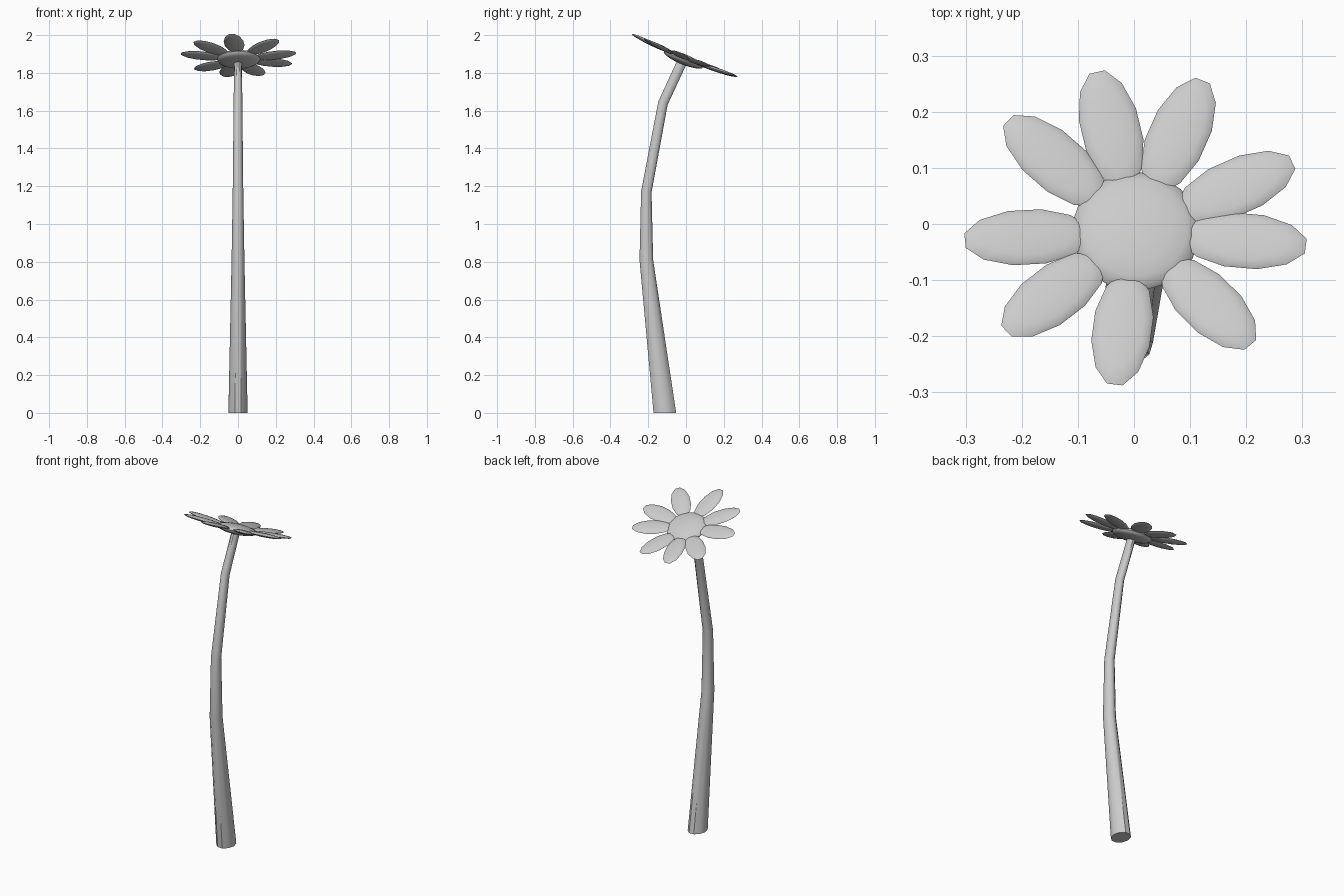
import bpy, bmesh
from math import radians, pi, cos, sin
from mathutils import Matrix, Vector

if "Cube" in bpy.data.objects:
    bpy.data.objects.remove(bpy.data.objects["Cube"])


def add_object(name, bm):
    bmesh.ops.recalc_face_normals(bm, faces=bm.faces)
    mesh = bpy.data.meshes.new(name)
    bm.to_mesh(mesh)
    bm.free()
    ob = bpy.data.objects.new(name, mesh)
    bpy.context.collection.objects.link(ob)
    bpy.ops.object.select_all(action='DESELECT')
    bpy.context.view_layer.objects.active = ob
    ob.select_set(True)
    bpy.ops.object.shade_smooth_by_angle(angle=radians(40))
    return ob


def ellipsoid(name, size, segments, rings, matrix):
    bm = bmesh.new()
    bmesh.ops.create_uvsphere(bm, u_segments=segments, v_segments=rings, radius=1)
    # half-step turn so that a flat side faces the tip
    turn = Matrix.Rotation(pi / segments, 4, 'Z')
    bm.transform(matrix @ Matrix.Diagonal((*size, 1)) @ turn)
    return add_object(name, bm)


# Flower head frame: tilted towards +y
head = Matrix.Translation((0.003, -0.013, 1.872)) @ Matrix.Rotation(radians(-22), 4, 'X')

# Domed centre
ellipsoid("flower_centre", (0.114, 0.114, 0.028), 20, 10, head)

# Unevenly spaced, slightly cupped petals
for i, angle in enumerate([103, 67, 24, -7, -48, -97, -139, -175, 138]):
    place = (head @ Matrix.Rotation(radians(angle), 4, 'Z')
             @ Matrix.Rotation(radians(-4), 4, 'Y')
             @ Matrix.Translation((0.195, 0, 0)))
    ellipsoid(f"petal_{i + 1}", (0.115, 0.054, 0.011), 12, 8, place)

# Bent, tapering stem: (y, z, half width x, half depth y)
stations = [(-0.112, 0.0, 0.051, 0.063), (-0.21, 0.81, 0.034, 0.038),
            (-0.21, 1.17, 0.028, 0.029), (-0.122, 1.64, 0.023, 0.026),
            (-0.02, 1.86, 0.021, 0.026)]
SIDES = 10
bm = bmesh.new()
loops = []
for k, (y, z, rx, ry) in enumerate(stations):
    slant = [0, 0, -0.1, -0.35, -0.4][k]
    loops.append([bm.verts.new((rx * cos(2 * pi * j / SIDES),
                                y + ry * sin(2 * pi * j / SIDES),
                                z + slant * ry * sin(2 * pi * j / SIDES)))
                  for j in range(SIDES)])
for low, high in zip(loops, loops[1:]):
    for j in range(SIDES):
        n = (j + 1) % SIDES
        bm.faces.new((low[j], low[n], high[n], high[j]))
bm.faces.new(loops[0])
bm.faces.new(loops[-1])
add_object("stem", bm)
